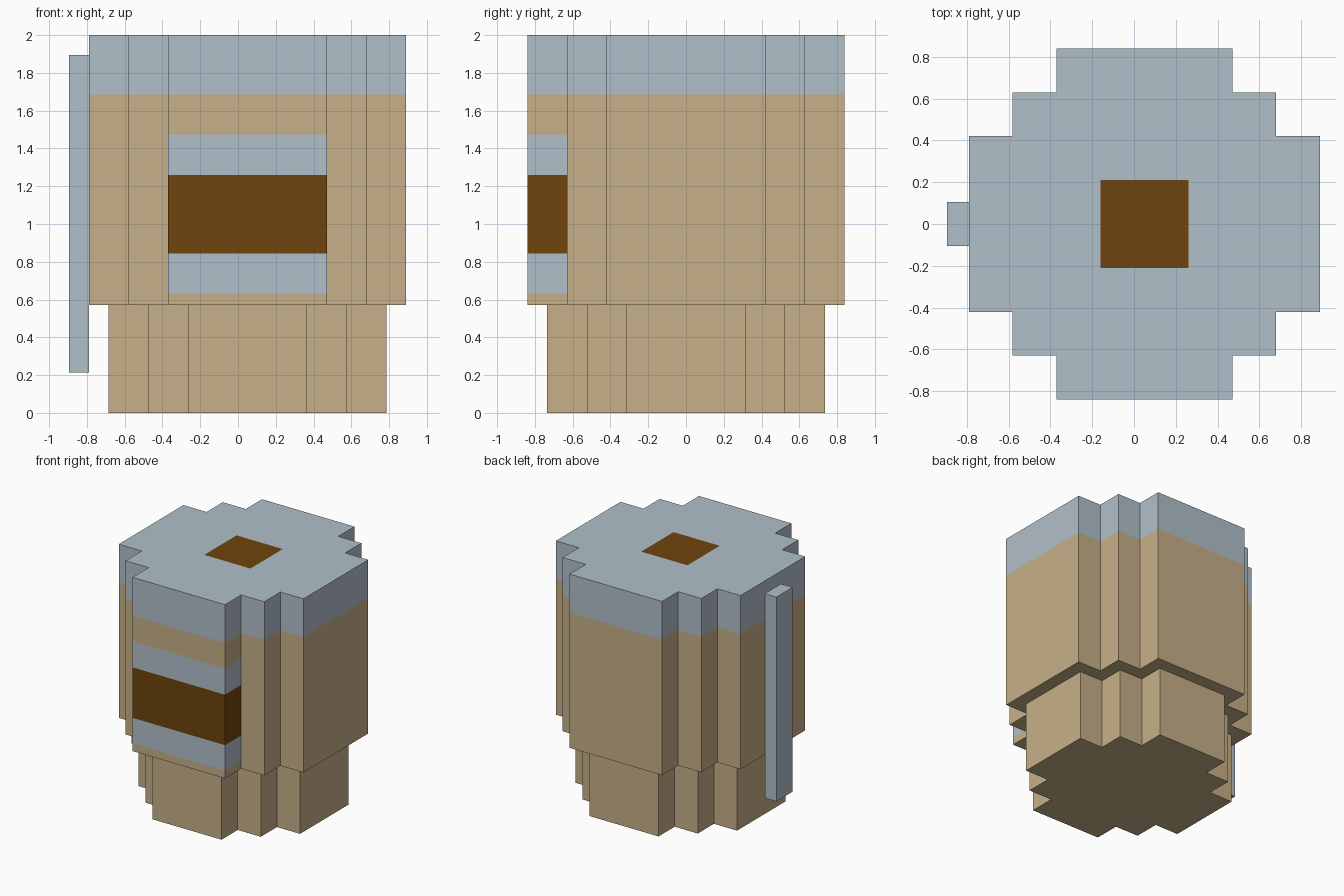
import bpy, bmesh
from mathutils import Vector

cube = bpy.data.objects.get("Cube")
if cube:
    bpy.data.objects.remove(cube, do_unlink=True)


def material(name, rgb):
    m = bpy.data.materials.new(name)
    m.use_nodes = True
    m.diffuse_color = (*rgb, 1)
    m.node_tree.nodes["Principled BSDF"].inputs["Base Color"].default_value = (*rgb, 1)
    return m


tan = material("tan", (0.57, 0.434, 0.25))
grey = material("pale grey", (0.44, 0.525, 0.585))
brown = material("brown", (0.156, 0.058, 0.004))
TAN, GREY, BROWN = range(3)
CENTRE_X = 0.05


def stepped_outline(a, b, c):
    """Blocky round outline with reach a and steps at b and c."""
    quarter = [(a, c), (b, c), (b, b), (c, b), (c, a)]
    points = []
    for turn in range(4):
        points += quarter
        quarter = [(-y, x) for x, y in quarter]
    return points


def prism(name, outline, z0, z1, mats, x=CENTRE_X, cuts=(), rule=None):
    bm = bmesh.new()
    base = bm.faces.new([bm.verts.new((px, py, z0)) for px, py in outline])
    top = bmesh.ops.extrude_face_region(bm, geom=[base])["geom"]
    bmesh.ops.translate(bm, vec=(0, 0, z1 - z0),
                        verts=[v for v in top if isinstance(v, bmesh.types.BMVert)])
    if not any(f.normal.z < -0.5 and f.calc_center_median().z < z0 + 0.01 for f in bm.faces):
        if not any(all(v.co.z < z0 + 0.001 for v in f.verts) for f in bm.faces):
            bm.faces.new([v for v in bm.verts if v.co.z < z0 + 0.001])
    # Cut lines between the colour bands
    for point, normal in cuts:
        bmesh.ops.bisect_plane(bm, geom=bm.verts[:] + bm.edges[:] + bm.faces[:],
                               plane_co=point, plane_no=normal, dist=1e-5)
    bmesh.ops.recalc_face_normals(bm, faces=bm.faces[:])
    if rule:
        for f in bm.faces:
            f.normal_update()
            f.material_index = rule(f.calc_center_bounds(), f.normal)
    mesh = bpy.data.meshes.new(name)
    bm.to_mesh(mesh)
    bm.free()
    for m in mats:
        mesh.materials.append(m)
    obj = bpy.data.objects.new(name, mesh)
    obj.location.x = x
    bpy.context.collection.objects.link(obj)
    return obj


# Narrow foot
prism("foot", stepped_outline(0.735, 0.525, 0.315), 0, 0.572, [tan])

# Wide body with rim band, front label and top patch
RIM = 1.685
LABEL = (0.635, 0.845, 1.26, 1.475)
PATCH = 0.21


def body_colour(c, n):
    if n.z > 0.5:
        return BROWN if max(abs(c.x), abs(c.y)) < PATCH else GREY
    if n.z < -0.5:
        return TAN
    if c.z > RIM:
        return GREY
    if c.y < -0.64 and LABEL[0] < c.z < LABEL[3]:
        return BROWN if LABEL[1] < c.z < LABEL[2] else GREY
    return TAN


cuts = [(Vector((0, 0, z)), Vector((0, 0, 1))) for z in (*LABEL, RIM)]
for s in (-PATCH, PATCH):
    cuts += [(Vector((s, 0, 0)), Vector((1, 0, 0))), (Vector((0, s, 0)), Vector((0, 1, 0)))]
prism("body", stepped_outline(0.84, 0.63, 0.42), 0.572, 2.0,
      [tan, grey, brown], cuts=cuts, rule=body_colour)

# Upright bar on the right side
w, d = 0.0525, 0.105
prism("side_bar", [(-w, -d), (w, -d), (w, d), (-w, d)], 0.215, 1.895, [grey], x=-0.8425)
